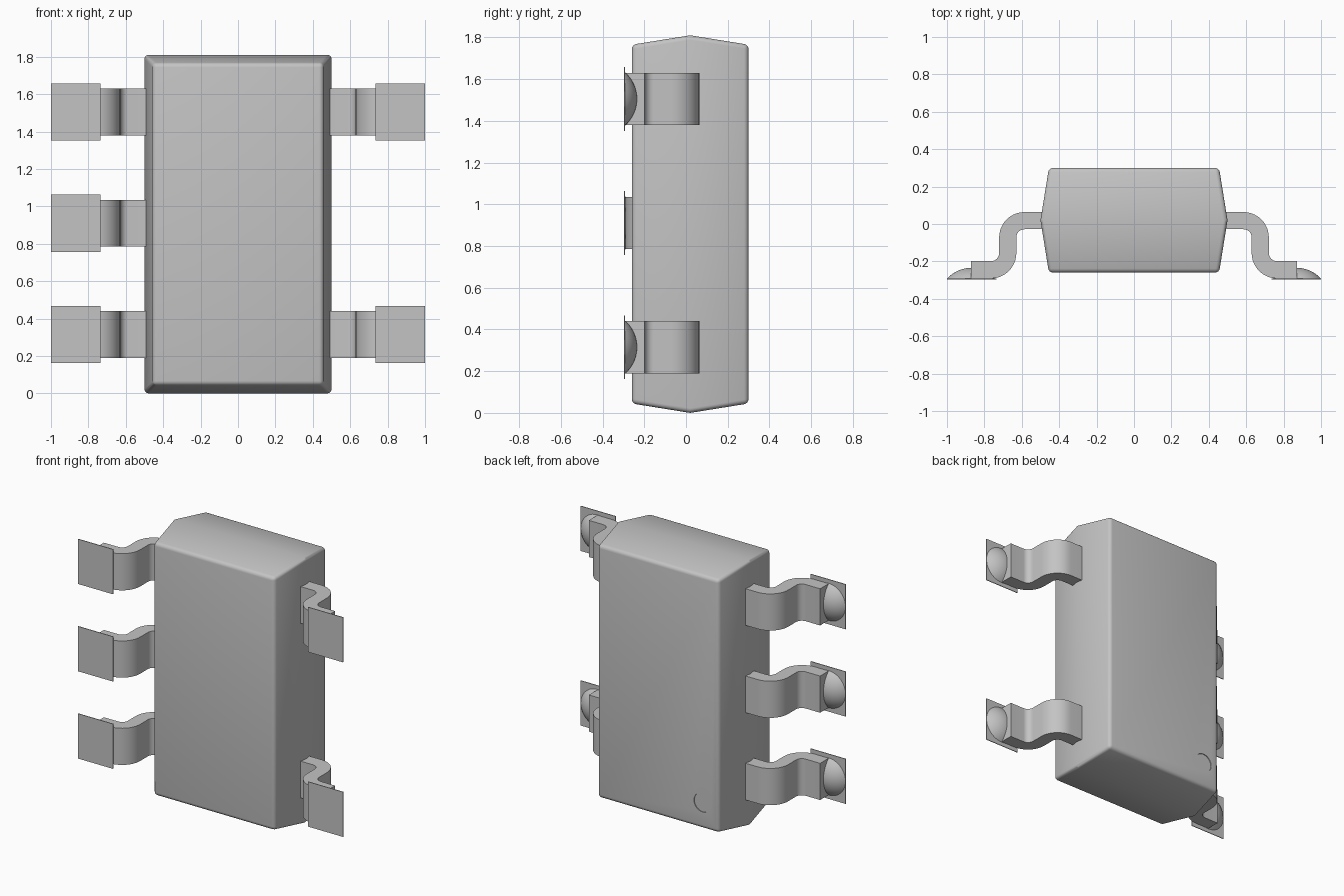
import bpy
import bmesh
from math import cos, sin, pi, radians
from mathutils import Matrix, Vector

if "Cube" in bpy.data.objects:
    bpy.data.objects.remove(bpy.data.objects["Cube"], do_unlink=True)

grey = bpy.data.materials.new("plain grey")
grey.use_nodes = True
grey.diffuse_color = (0.55, 0.55, 0.55, 1)
grey.node_tree.nodes["Principled BSDF"].inputs["Base Color"].default_value = (0.55, 0.55, 0.55, 1)

HEIGHT, CREST_Y, HALF_LEAD = 1.81, 0.02, 0.125


def finish(name, bm):
    """Turn a bmesh into a named object with the shared material."""
    bmesh.ops.recalc_face_normals(bm, faces=bm.faces)
    mesh = bpy.data.meshes.new(name)
    bm.to_mesh(mesh)
    bm.free()
    obj = bpy.data.objects.new(name, mesh)
    bpy.context.collection.objects.link(obj)
    mesh.materials.append(grey)
    return obj


def activate(obj):
    bpy.ops.object.select_all(action="DESELECT")
    obj.select_set(True)
    bpy.context.view_layer.objects.active = obj


def smooth(obj, degrees):
    activate(obj)
    bpy.ops.object.shade_smooth_by_angle(angle=radians(degrees))


def loft(bm, rings):
    """Skin four-cornered rings and close both ends."""
    rings = [[bm.verts.new(p) for p in ring] for ring in rings]
    for a, b in zip(rings, rings[1:]):
        for i in range(4):
            j = (i + 1) % 4
            bm.faces.new((a[i], a[j], b[j], b[i]))
    bm.faces.new(rings[0])
    bm.faces.new(rings[-1])


# Moulded body: widest at a sharp crest, tapering to the front and back
def body_ring(y, inset):
    x, low, high = 0.5 - inset, inset, HEIGHT - inset
    return [(-x, y, low), (x, y, low), (x, y, high), (-x, y, high)]


bm = bmesh.new()
loft(bm, [body_ring(-0.26, 0.045), body_ring(CREST_Y, 0), body_ring(0.3, 0.045)])
body = finish("body", bm)
activate(body)
bevel = body.modifiers.new("rounded edges", "BEVEL")
bevel.width, bevel.segments = 0.022, 4
bevel.limit_method, bevel.angle_limit = "ANGLE", radians(40)
bpy.ops.object.modifier_apply(modifier=bevel.name)

# Shallow round recess marking the first lead
bm = bmesh.new()
bmesh.ops.create_cone(bm, cap_ends=True, segments=32, radius1=0.065, radius2=0.065, depth=0.02,
                      matrix=Matrix.Translation((-0.335, 0.305, 0.22)) @ Matrix.Rotation(pi / 2, 4, "X"))
cutter = finish("recess_cutter", bm)
cutter.hide_render = True
activate(body)
cut = body.modifiers.new("recess", "BOOLEAN")
cut.operation, cut.object = "DIFFERENCE", cutter
bpy.ops.object.modifier_apply(modifier=cut.name)
bpy.data.objects.remove(cutter, do_unlink=True)
smooth(body, 25)


# Gull-wing lead: S-shaped centre line with a constant thickness
def lead_path():
    """Yield centre points and normals in the x-y plane."""
    steps = 10
    up = Vector((0, 1))
    yield Vector((0.45, 0.018)), up
    for i in range(steps + 1):
        a = pi / 2 * (1 - i / steps)
        n = Vector((cos(a), sin(a)))
        yield Vector((0.585, -0.072)) + 0.09 * n, n
    for i in range(steps + 1):
        a = pi + pi / 2 * i / steps
        n = Vector((cos(a), sin(a)))
        yield Vector((0.765, -0.155)) + 0.09 * n, -n
    yield Vector((0.872, -0.245)), up


def make_lead(name, side, z):
    bm = bmesh.new()
    rings = []
    for p, n in lead_path():
        a, b = p + 0.046 * n, p - 0.046 * n
        rings.append([(side * q.x, q.y, z + h) for q, h in
                      ((a, -HALF_LEAD), (a, HALF_LEAD), (b, HALF_LEAD), (b, -HALF_LEAD))])
    loft(bm, rings)
    smooth(finish(name + "_lead", bm), 30)


# Thin square pad under the foot
def make_pad(name, side, z):
    bm = bmesh.new()
    size = Matrix.Diagonal((0.264, 0.005, 0.306, 1))
    bmesh.ops.create_cube(bm, size=1, matrix=Matrix.Translation((side * 0.868, -0.2945, z)) @ size)
    finish(name + "_pad", bm)


# Solder fillet: a spherical cap resting on the pad
def make_solder(name, side, z):
    bm = bmesh.new()
    place = Matrix.Translation((side * 0.872, -0.405, z)) @ Matrix.Rotation(pi / 2, 4, "X")
    bmesh.ops.create_uvsphere(bm, u_segments=40, v_segments=40, radius=0.17, matrix=place)
    bmesh.ops.bisect_plane(bm, geom=bm.verts[:] + bm.edges[:] + bm.faces[:],
                           plane_co=(0, -0.293, 0), plane_no=(0, 1, 0), clear_inner=True)
    bmesh.ops.holes_fill(bm, edges=[e for e in bm.edges if e.is_boundary])
    smooth(finish(name + "_solder", bm), 30)


# Three leads on one side, two on the other
rows = {"lower": 0.315, "middle": 0.91, "upper": 1.505}
for side, label, levels in ((-1, "right", ("lower", "middle", "upper")),
                            (1, "left", ("lower", "upper"))):
    for level in levels:
        for make in (make_lead, make_pad, make_solder):
            make(f"{label}_{level}", side, rows[level])
